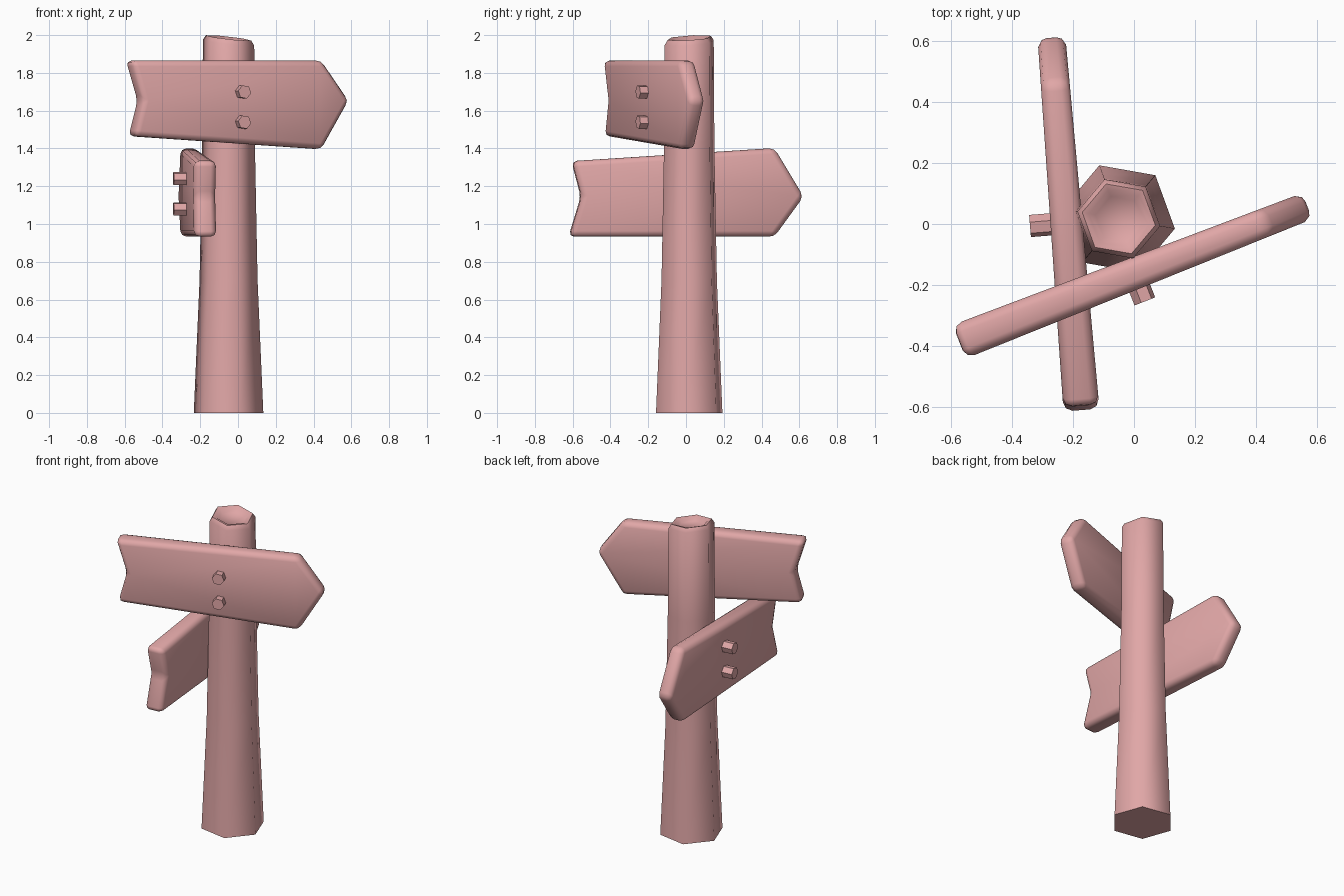
import bpy, bmesh, math
from mathutils import Matrix, Vector

cube = bpy.data.objects.get("Cube")
if cube:
    bpy.data.objects.remove(cube, do_unlink=True)

# Single colour for the whole sign
COLOUR = (0.75, 0.385, 0.385, 1.0)
pink = bpy.data.materials.new("dusty_pink")
pink.use_nodes = True
pink.diffuse_color = COLOUR
pink.node_tree.nodes["Principled BSDF"].inputs["Base Color"].default_value = COLOUR


def finish(name, bm, matrix=Matrix(), smooth_angle=None):
    """Turn a bmesh into a named, coloured object."""
    bmesh.ops.recalc_face_normals(bm, faces=bm.faces)
    mesh = bpy.data.meshes.new(name)
    bm.to_mesh(mesh)
    bm.free()
    mesh.materials.append(pink)
    obj = bpy.data.objects.new(name, mesh)
    bpy.context.collection.objects.link(obj)
    obj.matrix_world = matrix
    if smooth_angle:
        bpy.ops.object.select_all(action='DESELECT')
        obj.select_set(True)
        bpy.context.view_layer.objects.active = obj
        bpy.ops.object.shade_smooth_by_angle(angle=math.radians(smooth_angle))
    return obj


# Post: six-sided tapering rings, with a slanted, hollowed top
def make_post():
    bm = bmesh.new()
    profile = [(0.187, 0), (0.156, 0.7), (0.142, 1.4), (0.138, 1.96),
               (0.122, 1.985), (0.10, 1.98), (0.078, 1.96)]
    rings = []
    for radius, z in profile:
        ring = []
        for i in range(6):
            a = math.radians(60 * i - 10)
            x, y = radius * math.cos(a), radius * math.sin(a)
            slant = 0.06 * y - 0.11 * x if z > 1.5 else 0
            ring.append(bm.verts.new((x - 0.05, y + 0.017, z + slant)))
        rings.append(ring)
    for low, high in zip(rings, rings[1:]):
        for i in range(6):
            j = (i + 1) % 6
            bm.faces.new((low[i], low[j], high[j], high[i]))
    bm.faces.new(rings[0][::-1])
    bm.faces.new(rings[-1])
    finish("post", bm, smooth_angle=65)


# Arrow board: outline along x, bolts on its -y face, thinner toward the tip
def make_board(name, matrix):
    outline = [(-0.625, 0.232), (-0.56, 0.02), (-0.61, -0.168),
               (0.465, -0.237), (0.62, 0.02), (0.465, 0.232)]
    bm = bmesh.new()
    sides = []
    for side in (-1, 1):
        sides.append([bm.verts.new((u, side * (0.0525 - 0.011 * u), v))
                      for u, v in outline])
    front, back = sides
    bm.faces.new(front)
    bm.faces.new(back[::-1])
    for i in range(len(outline)):
        j = (i + 1) % len(outline)
        bm.faces.new((front[i], front[j], back[j], back[i]))
    bmesh.ops.recalc_face_normals(bm, faces=bm.faces)
    bmesh.ops.bevel(bm, geom=bm.edges[:], offset=0.03, segments=2,
                    profile=0.5, affect='EDGES', clamp_overlap=True)
    finish(name, bm, matrix, smooth_angle=65)


# Hexagonal bolt head standing out of a board
def make_bolt(name, matrix, height, reach):
    bm = bmesh.new()
    start = 0.03
    bmesh.ops.create_cone(bm, cap_ends=True, segments=6, radius1=0.037,
                          radius2=0.037, depth=reach - start)
    place = (Matrix.Translation((0, -(reach + start) / 2, height))
             @ Matrix.Rotation(math.pi / 2, 4, 'X')
             @ Matrix.Rotation(math.radians(80), 4, 'Z'))
    bmesh.ops.transform(bm, matrix=place, verts=bm.verts)
    finish(name, bm, matrix)


make_post()

# The lower board is the same shape turned over along its length
signs = [("upper", Vector((0, -0.163, 1.633)), 21.3, 0, 0.098, (0.066, -0.094)),
         ("lower", Vector((-0.222, 0.003, 1.165)), 94.6, math.pi, 0.12, (0.085, -0.075))]
for label, centre, turn, flip, reach, heights in signs:
    matrix = (Matrix.Translation(centre)
              @ Matrix.Rotation(math.radians(turn), 4, 'Z')
              @ Matrix.Rotation(flip, 4, 'X'))
    make_board(label + "_arrow_board", matrix)
    for number, height in enumerate(heights, 1):
        make_bolt(f"{label}_bolt_{number}", matrix, height, reach)
